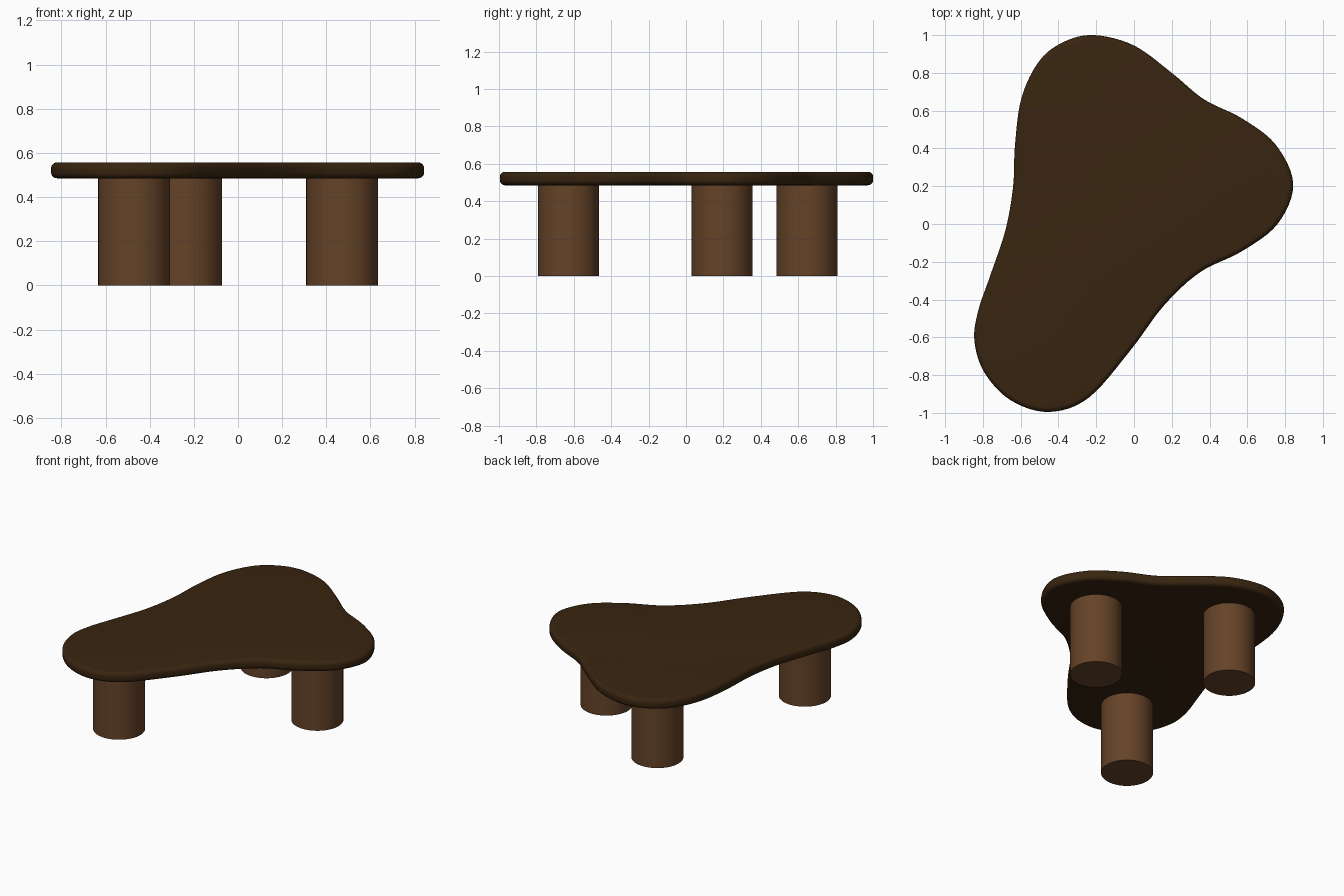
import bpy, bmesh
from mathutils import Vector
from mathutils.geometry import interpolate_bezier

if "Cube" in bpy.data.objects:
    bpy.data.objects.remove(bpy.data.objects["Cube"])


def material(name, rgb):
    m = bpy.data.materials.new(name)
    m.diffuse_color = (*rgb, 1)
    m.use_nodes = True
    m.node_tree.nodes["Principled BSDF"].inputs["Base Color"].default_value = m.diffuse_color
    return m


dark = material("dark walnut", (0.040, 0.018, 0.005))
brown = material("brown wood", (0.130, 0.056, 0.021))


def finish(bm, name, mat, angle):
    bmesh.ops.recalc_face_normals(bm, faces=bm.faces)
    me = bpy.data.meshes.new(name)
    bm.to_mesh(me)
    bm.free()
    me.materials.append(mat)
    ob = bpy.data.objects.new(name, me)
    bpy.context.collection.objects.link(ob)
    bpy.ops.object.select_all(action='DESELECT')
    ob.select_set(True)
    bpy.context.view_layer.objects.active = ob
    bpy.ops.object.shade_smooth_by_angle(angle=angle)
    return ob


# Table top: free-form outline, smoothed with a closed spline
outline = [Vector((x, y, 0)) for x, y in [
    (-0.21, 1.00), (-0.37, 0.965), (-0.50, 0.865), (-0.595, 0.67), (-0.63, 0.42),
    (-0.64, 0.20), (-0.68, -0.03), (-0.76, -0.27), (-0.825, -0.46), (-0.845, -0.62),
    (-0.79, -0.79), (-0.65, -0.935), (-0.45, -0.995), (-0.24, -0.92), (-0.02, -0.67),
    (0.16, -0.43), (0.35, -0.255), (0.57, -0.145), (0.76, 0.00), (0.843, 0.21),
    (0.75, 0.42), (0.57, 0.56), (0.37, 0.66), (0.20, 0.80), (0.00, 0.945)]]
n = len(outline)
loop = []
for i in range(n):
    a, b, c, d = (outline[(i + k) % n] for k in (-1, 0, 1, 2))
    loop += interpolate_bezier(b, b + (c - a) / 6, c - (d - b) / 6, c, 7)[:-1]

Z0, Z1 = 0.485, 0.557
bm = bmesh.new()
base = bm.faces.new([bm.verts.new((p.x, p.y, Z0)) for p in loop])
ext = bmesh.ops.extrude_face_region(bm, geom=[base], use_keep_orig=True)
bmesh.ops.translate(bm, vec=(0, 0, Z1 - Z0),
                    verts=[v for v in ext["geom"] if isinstance(v, bmesh.types.BMVert)])
bmesh.ops.recalc_face_normals(bm, faces=bm.faces)
# Rounded rim
rim = [e for e in bm.edges if abs(e.verts[0].co.z - e.verts[1].co.z) < 1e-5]
bmesh.ops.bevel(bm, geom=rim, offset=0.027, segments=5, profile=0.5, affect='EDGES')
finish(bm, "table_top", dark, 0.7)

# Three round legs
for name, x, y in (("front_leg", -0.47, -0.628), ("right_leg", 0.472, 0.193),
                   ("back_leg", -0.235, 0.648)):
    bm = bmesh.new()
    bmesh.ops.create_cone(bm, cap_ends=True, segments=64, radius1=0.163,
                          radius2=0.163, depth=Z0 + 0.002)
    bmesh.ops.translate(bm, vec=(x, y, (Z0 + 0.002) / 2), verts=bm.verts)
    finish(bm, name, brown, 0.7)
